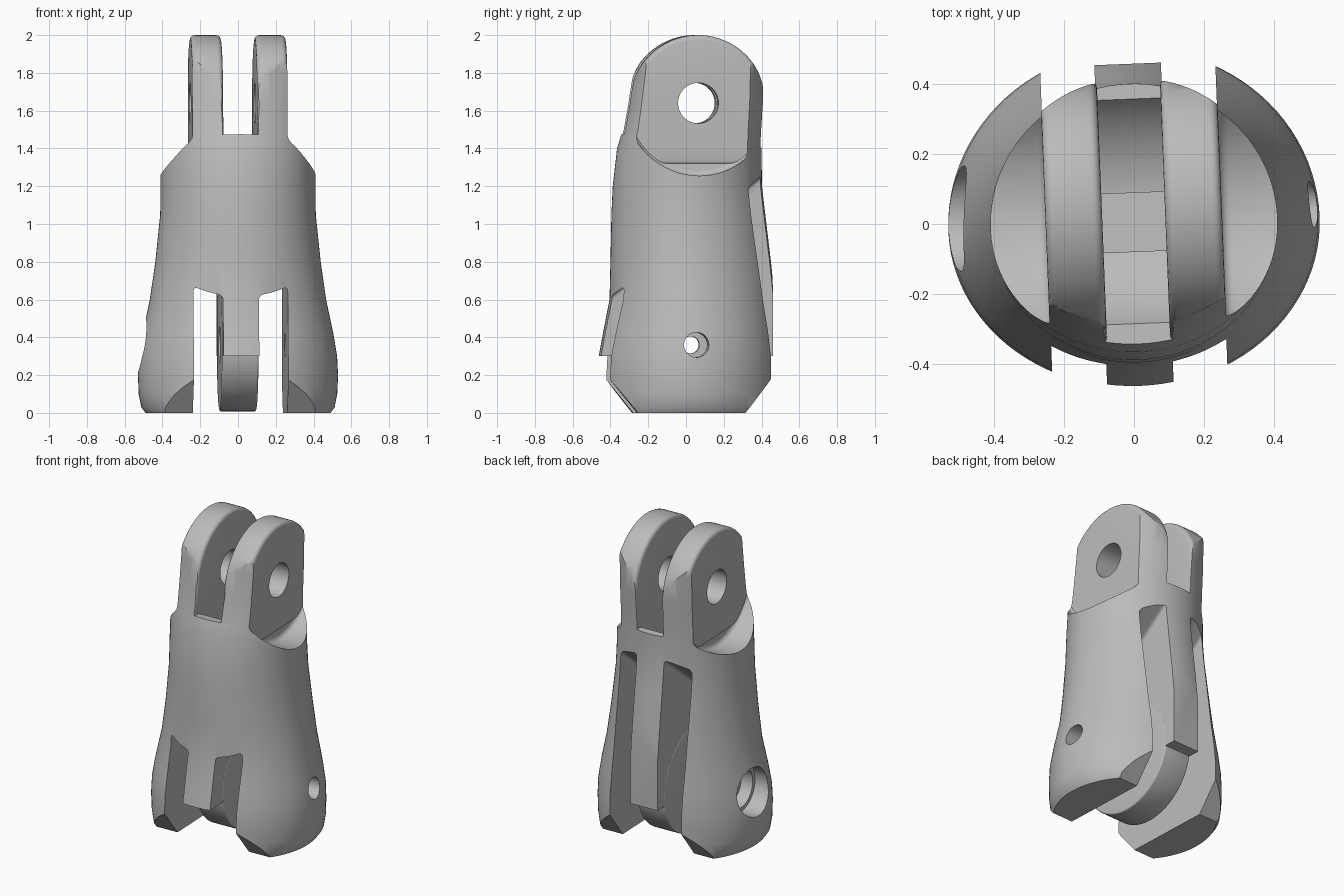
import bpy, bmesh
from math import sin, cos, pi

cube = bpy.data.objects.get("Cube")
if cube:
    bpy.data.objects.remove(cube, do_unlink=True)

grey = bpy.data.materials.new("plain_grey")
grey.use_nodes = True
grey.diffuse_color = (0.5, 0.5, 0.5, 1)
grey.node_tree.nodes["Principled BSDF"].inputs["Base Color"].default_value = (0.5, 0.5, 0.5, 1)

TWIST = 0.04            # slight turn of the whole link about z
UPPER = (0.055, 1.64)   # upper pivot (y, z)
LOWER = (0.035, 0.36)   # lower pivot (y, z)
helpers = []


def loft(name, rings):
    """Skin a closed solid over a list of vertex rings."""
    bm = bmesh.new()
    loops = [[bm.verts.new(p) for p in ring] for ring in rings]
    for a, b in zip(loops, loops[1:]):
        n = len(a)
        for i in range(n):
            j = (i + 1) % n
            bm.faces.new((a[i], a[j], b[j], b[i]))
    bm.faces.new(loops[0])
    bm.faces.new(loops[-1])
    bmesh.ops.recalc_face_normals(bm, faces=bm.faces)
    mesh = bpy.data.meshes.new(name)
    bm.to_mesh(mesh)
    bm.free()
    mesh.materials.append(grey)
    obj = bpy.data.objects.new(name, mesh)
    bpy.context.collection.objects.link(obj)
    return obj


def prism(name, pts, x0, x1, bevel=0):
    """Extrude a (y, z) outline along x, with optional rounded edges."""
    obj = loft(name, [[(x, y, z) for y, z in pts] for x in (x0, x1)])
    if bevel:
        mod = obj.modifiers.new("round", "BEVEL")
        mod.width, mod.segments = bevel, 4
        mod.limit_method = "ANGLE"
        apply(obj, mod)
    return obj


def arc(centre, r, start=0.0, end=2 * pi, n=64):
    return [(centre[0] + r * cos(start + (end - start) * i / n),
             centre[1] + r * sin(start + (end - start) * i / n)) for i in range(n)]


def apply(obj, mod):
    bpy.context.view_layer.objects.active = obj
    bpy.ops.object.modifier_apply(modifier=mod.name)


def boolean(obj, cutter, operation="DIFFERENCE"):
    mod = obj.modifiers.new("cut", "BOOLEAN")
    mod.operation, mod.solver, mod.object = operation, "EXACT", cutter
    apply(obj, mod)
    cutter.hide_render = True
    if cutter not in helpers:
        helpers.append(cutter)


# Outer skin: height, half width, front depth, back depth
PROFILE = [
    (-0.02, 0.475, 0.46, 0.48), (0.03, 0.512, 0.465, 0.50), (0.1, 0.526, 0.467, 0.50),
    (0.2, 0.53, 0.467, 0.50), (0.3, 0.525, 0.462, 0.50), (0.42, 0.505, 0.44, 0.49),
    (0.6, 0.467, 0.405, 0.47), (0.8, 0.438, 0.40, 0.45), (1.05, 0.412, 0.395, 0.42),
    (1.2, 0.41, 0.388, 0.402), (1.4, 0.41, 0.365, 0.40), (1.5, 0.41, 0.335, 0.405),
    (1.64, 0.41, 0.31, 0.415), (1.8, 0.41, 0.285, 0.42), (2.1, 0.41, 0.25, 0.42),
]


def skin(name):
    rings = []
    for z, rx, front, back in PROFILE:
        ring = []
        for i in range(96):
            a = 2 * pi * i / 96
            ring.append((rx * cos(a), (back if sin(a) > 0 else front) * sin(a), z))
        rings.append(ring)
    return loft(name, rings)


# Main body, trimmed to its chamfered side outline
body = skin("body")
outline = [(-0.27, 0), (0.30, 0), (0.457, 0.2), (0.457, 1.4), (-0.5, 1.49), (-0.5, 0.283)]
boolean(body, prism("trim", outline, -0.8, 0.8), "INTERSECT")

# Open space under the tongues, where the lower knuckle sits
boolean(body, prism("under_tongue", [(-0.8, -0.1), (0.8, -0.1), (0.8, 0.3), (-0.8, 0.3)],
                    -0.13, 0.13))

# Gaps between web and cheeks, and scoops beside the lugs
gap = [(-0.8, -0.2), (0.8, -0.2), (0.8, 1.58), (-0.8, 0.3)]
for s in (-1, 1):
    boolean(body, prism("gap", gap, s * 0.095, s * 0.25, 0.02))
    boolean(body, prism("scoop", arc(UPPER, 0.385), s * 0.246, s * 0.8, 0.03))

# Concave clearance between the lugs
boolean(body, prism("lug_clearance", arc(UPPER, 0.38), -0.09, 0.09))

# Pin bore: small through one cheek, stepped on the other
for radius, x0, x1 in ((0.066, 0.2, 0.8), (0.1, -0.11, 0.11), (0.045, -0.4, -0.2),
                       (0.125, -0.8, -0.33), (0.15, -0.8, -0.41)):
    boolean(body, prism("bore", arc(LOWER, radius), x0, x1))

# Lower knuckle with its bore
knuckle = prism("lower_knuckle", arc(LOWER, 0.352, n=96), -0.097, 0.097, 0.01)
boolean(knuckle, prism("knuckle_bore", arc(LOWER, 0.1), -0.2, 0.2))
parts = [body, knuckle]

# Two upper lugs, rounded and trimmed to the outer skin
envelope = skin("envelope")
eye = prism("eye_bore", arc(UPPER, 0.107), -0.5, 0.5)
lug_outline = arc(UPPER, 0.36, 0, pi, 48) + [(-0.305, 1.64), (-0.38, 1.31), (0.40, 1.31)]
for s, side in ((1, "left"), (-1, "right")):
    lug = prism(side + "_lug", lug_outline, s * 0.09, s * 0.252, 0.025)
    boolean(lug, envelope, "INTERSECT")
    boolean(lug, eye)
    parts.append(lug)

# Small stop on the floor between the lugs
parts.append(prism("slot_stop", [(-0.08, 1.2), (0.09, 1.2), (0.09, 1.275), (-0.08, 1.29)],
                   -0.092, 0.092))

for helper in helpers:
    bpy.data.objects.remove(helper, do_unlink=True)

# Smooth shading and the final turn
bpy.ops.object.select_all(action="DESELECT")
for part in parts:
    part.rotation_euler.z = TWIST
    part.select_set(True)
bpy.context.view_layer.objects.active = body
bpy.ops.object.shade_smooth_by_angle(angle=0.6)
